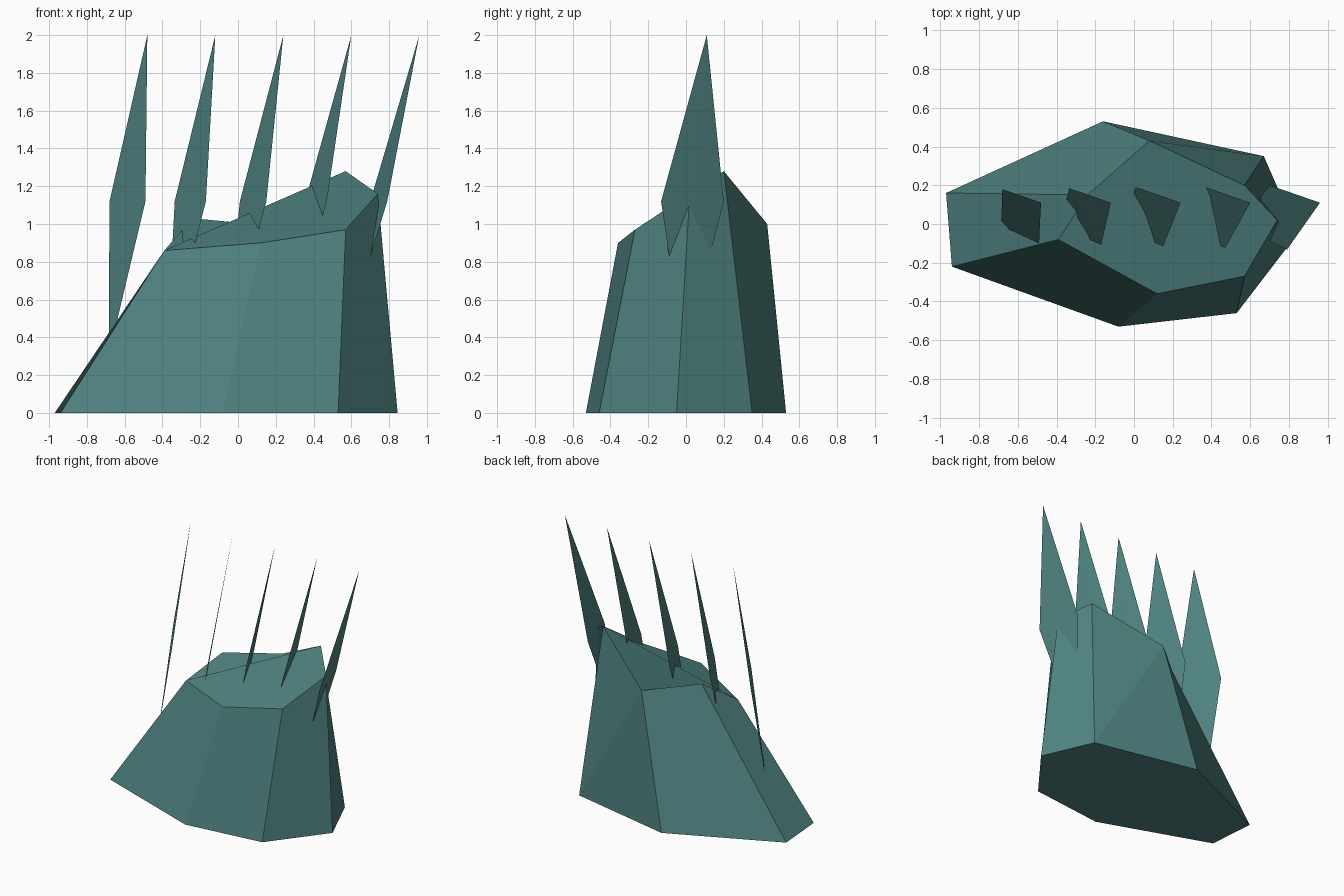
import bpy, bmesh

if "Cube" in bpy.data.objects:
    bpy.data.objects.remove(bpy.data.objects["Cube"])

teal = bpy.data.materials.new("dark teal")
teal.diffuse_color = (0.078, 0.225, 0.217, 1)
teal.use_nodes = True
teal.node_tree.nodes["Principled BSDF"].inputs["Base Color"].default_value = teal.diffuse_color


def add_object(name, points, faces):
    mesh = bpy.data.meshes.new(name)
    bm = bmesh.new()
    verts = [bm.verts.new(p) for p in points]
    for face in faces:
        bm.faces.new([verts[i] for i in face])
    bmesh.ops.recalc_face_normals(bm, faces=bm.faces)
    bm.to_mesh(mesh)
    bm.free()
    mesh.materials.append(teal)
    obj = bpy.data.objects.new(name, mesh)
    bpy.context.collection.objects.link(obj)
    return obj


# Seven-sided block: a flat base outline joined to a slanted top outline
base = [(-0.97, 0.16, 0), (-0.94, -0.22, 0), (-0.08, -0.53, 0), (0.53, -0.46, 0),
        (0.845, -0.05, 0), (0.67, 0.35, 0), (-0.16, 0.53, 0)]
top = [(-0.24, 0.15, 1.03), (-0.39, -0.08, 0.86), (0.12, -0.36, 0.90), (0.57, -0.27, 0.97),
       (0.74, 0.02, 1.16), (0.57, 0.20, 1.28), (0.08, 0.43, 1.00)]
n = len(base)
sides = [(i, (i + 1) % n, n + (i + 1) % n, n + i) for i in range(n)]
# The back side is folded along the diagonal from its low top corner
sides[5] = (13, 5, 6)
sides.append((13, 12, 5))
add_object("rock_block", base + top,
           sides + [tuple(reversed(range(n))), tuple(range(n, 2 * n))])

# Row of thin four-pointed spikes, each turned a little more than the last
for i in range(5):
    x, y = -0.48 + 0.36 * i, 0.11
    tip = (x, y, 2.0)
    left = (x - 0.20 - 0.015 * i, y + 0.07 + 0.005 * i, 1.12)
    right = (x - 0.01 - 0.04 * i, y - 0.21 - 0.008 * i, 1.12)
    root = (x - 0.205 - 0.054 * i, y - 0.12, 0.3)
    add_object(f"spike_{i + 1}", [tip, left, right, root],
               [(0, 1, 2), (0, 3, 1), (0, 2, 3), (1, 3, 2)])
